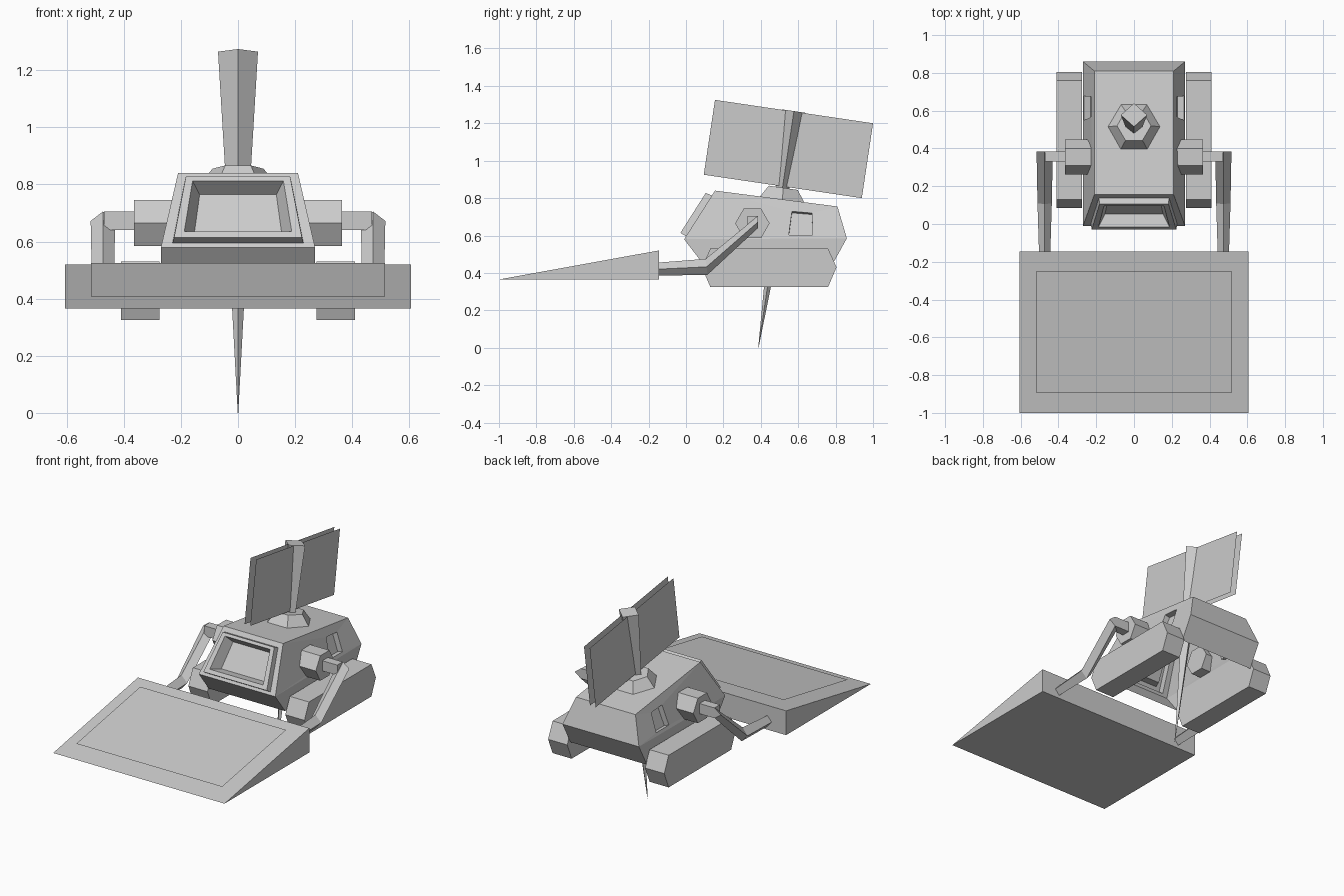
import bpy, bmesh, math
from mathutils import Vector, Matrix

if "Cube" in bpy.data.objects:
    bpy.data.objects.remove(bpy.data.objects["Cube"], do_unlink=True)

GREY = (0.6, 0.6, 0.6, 1)
grey = bpy.data.materials.new("plain grey")
grey.use_nodes = True
grey.diffuse_color = GREY
grey.node_tree.nodes["Principled BSDF"].inputs["Base Color"].default_value = GREY


def finish(name, bm, fix=True):
    if fix:
        bmesh.ops.recalc_face_normals(bm, faces=bm.faces[:])
    mesh = bpy.data.meshes.new(name)
    bm.to_mesh(mesh)
    bm.free()
    mesh.materials.append(grey)
    obj = bpy.data.objects.new(name, mesh)
    bpy.context.collection.objects.link(obj)
    return obj


def loft(name, rings, caps=True):
    """Skin a row of closed rings with equal point counts."""
    bm = bmesh.new()
    rows = [[bm.verts.new(p) for p in ring] for ring in rings]
    for a, b in zip(rows, rows[1:]):
        for i in range(len(a)):
            j = (i + 1) % len(a)
            bm.faces.new((a[i], a[j], b[j], b[i]))
    if caps:
        bm.faces.new(rows[0])
        bm.faces.new(rows[-1])
    return finish(name, bm)


def extrude_x(name, profile, x0, x1):
    return loft(name, [[(x, y, z) for y, z in profile] for x in (x0, x1)])


def sheet(name, corners):
    bm = bmesh.new()
    bm.faces.new([bm.verts.new(p) for p in corners])
    return finish(name, bm, False)


def polygon(centre, radius, sides, tilt=0.0, stretch=1.0):
    rot = Matrix.Rotation(tilt, 3, 'X')
    ring = []
    for i in range(sides):
        a = math.tau * i / sides
        ring.append(Vector(centre) + rot @ Vector((radius * math.cos(a),
                                                   stretch * radius * math.sin(a), 0)))
    return ring


def stepped_panel(bm, corners, steps):
    """Fill a quad hole with nested rings: (u margin, v low, v high, height)."""
    a, b, c, d = [v.co.copy() for v in corners]
    normal = (b - a).cross(d - a).normalized()
    old = corners
    for u0, u1, low, high, height in steps:
        new = []
        for u, v in ((u0, low), (u1, low), (u1, high), (u0, high)):
            p = a.lerp(b, u).lerp(d.lerp(c, u), v)
            new.append(bm.verts.new(p + normal * height))
        for i in range(4):
            j = (i + 1) % 4
            bm.faces.new((old[i], old[j], new[j], new[i]))
        old = new
    bm.faces.new(old)


# Hollow cabin with a raised window frame and recessed sides
bm = bmesh.new()
levels = [  # half width, front y, front z, back y, back z
    (0.27, 0.09, 0.45, 0.78, 0.44),
    (0.27, -0.01, 0.58, 0.86, 0.585),
    (0.21, 0.155, 0.84, 0.81, 0.755)]
rows = []
for w, fy, fz, by, bz in levels:
    rows.append([bm.verts.new(p) for p in
                 ((-w, fy, fz), (w, fy, fz), (w, by, bz), (-w, by, bz))])
bottom, middle, top = rows
for i in range(4):
    j = (i + 1) % 4
    bm.faces.new((bottom[i], bottom[j], middle[j], middle[i]))
bm.faces.new(top)
bm.faces.new((middle[2], middle[3], top[3], top[2]))
stepped_panel(bm, [middle[0], middle[1], top[1], top[0]],
              [(0.07, 0.93, 0.06, 0.9, 0), (0.08, 0.92, 0.06, 0.88, 0.035),
               (0.14, 0.86, 0.14, 0.82, 0.035), (0.2, 0.8, 0.22, 0.77, -0.03)])
stepped_panel(bm, [middle[1], middle[2], top[2], top[1]],
              [(0.64, 0.79, 0.1, 0.72, 0), (0.64, 0.79, 0.1, 0.72, -0.035)])
stepped_panel(bm, [middle[3], middle[0], top[0], top[3]],
              [(0.21, 0.36, 0.1, 0.72, 0), (0.21, 0.36, 0.1, 0.72, -0.035)])
finish("cabin", bm, False)

# Wedge scoop with a floating sheet above its slope
extrude_x("scoop", [(-1, 0.365), (-0.145, 0.365), (-0.145, 0.52)], -0.605, 0.605)
sheet("scoop_panel", [(-0.515, -0.895, 0.408), (0.515, -0.895, 0.408),
                      (0.515, -0.25, 0.525), (-0.515, -0.25, 0.525)])

# Pods, hubs, shafts and bent arms on both sides
pod = [(0.13, 0.325), (0.76, 0.325), (0.805, 0.43),
       (0.76, 0.53), (0.13, 0.53), (0.085, 0.43)]
hub = [(0.355 + 0.092 * math.cos(math.tau * i / 6),
        0.665 + 0.092 * math.sin(math.tau * i / 6)) for i in range(6)]
shaft = [(0.33, 0.64), (0.385, 0.64), (0.385, 0.705), (0.33, 0.705)]
# Arm stations: top point and bottom point of the diamond section
arm = [((0.385, 0.705), (0.385, 0.64), 0.043),
       ((0.105, 0.475), (0.115, 0.39), 0.038),
       ((-0.15, 0.455), (-0.15, 0.385), 0.03)]
for side, s in (("left", 1), ("right", -1)):
    extrude_x(side + "_pod", pod, s * 0.275, s * 0.41)
    extrude_x(side + "_hub", hub, s * 0.2, s * 0.365)
    extrude_x(side + "_shaft", shaft, s * 0.36, s * 0.47)
    rings = []
    for (ty, tz), (by, bz), w in arm:
        my, mz = (ty + by) / 2, (tz + bz) / 2
        rings.append([(s * 0.473, ty, tz), (s * (0.473 + w), my, mz),
                      (s * 0.473, by, bz), (s * (0.473 - w), my, mz)])
    loft(side + "_arm", rings)

# Mast on a six-sided foot, leaning slightly back
LEAN = -math.radians(8.4)
loft("mast_foot", [polygon((0, 0.515, 0.79), 0.14, 6, LEAN),
                   polygon((0, 0.52, 0.855), 0.09, 6, LEAN)])
loft("mast", [polygon((0, 0.515, 0.85), 0.045, 4, LEAN, 0.8),
              polygon((0, 0.577, 1.265), 0.07, 4, LEAN, 0.9)])

# Paired sail sheets
for side, x in (("left", 0.02), ("right", -0.02)):
    corners = [(x, 0.095, 0.925), (x, 0.94, 0.80), (x, 1.0, 1.2), (x, 0.155, 1.325)]
    sheet(side + "_sail", corners if x > 0 else corners[::-1])

# Spike beneath the cabin
loft("spike", [polygon((0, 0.49, 0.69), 0.038, 4),
               polygon((0, 0.387, 0.0), 0.001, 4)])
